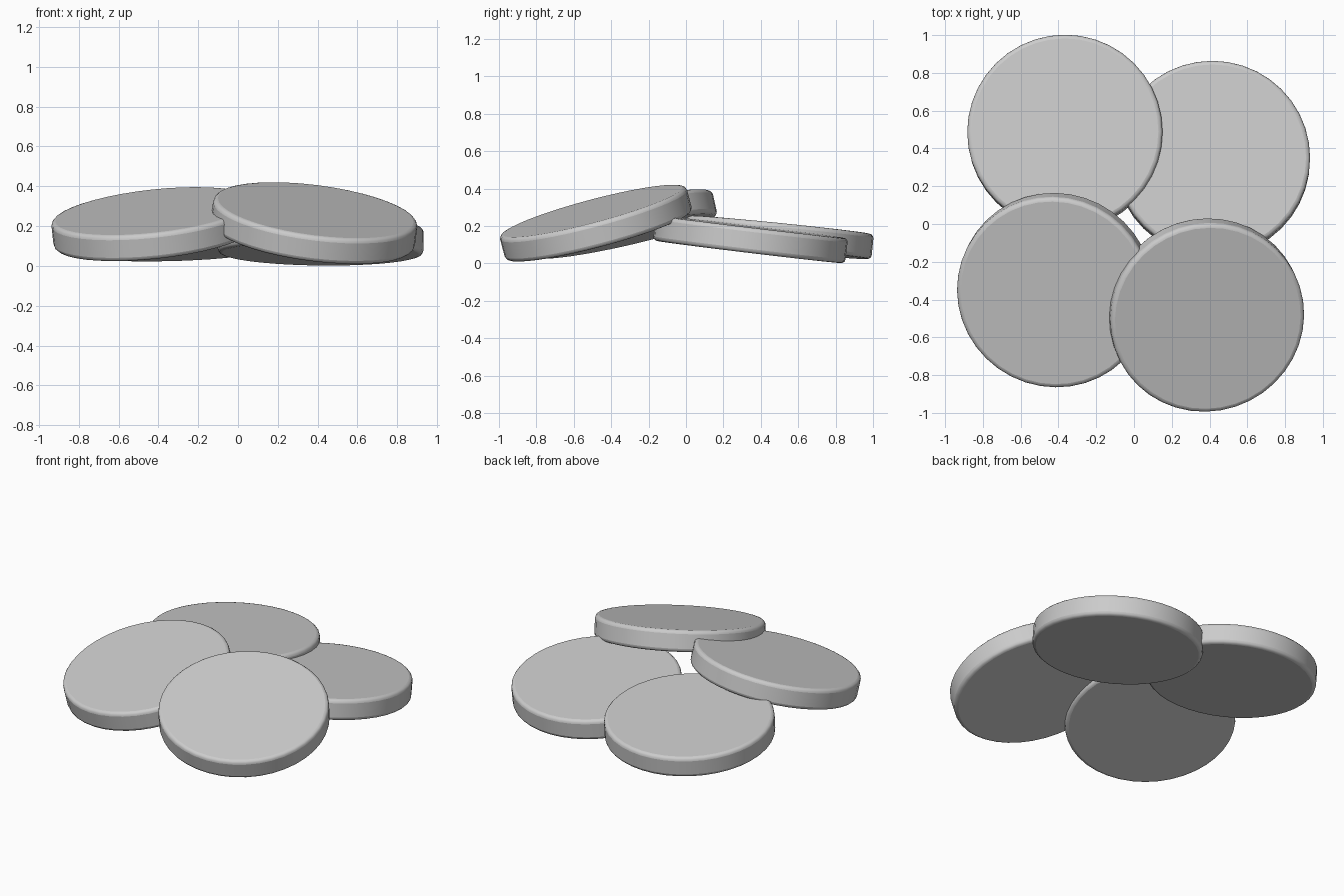
import bpy
from mathutils import Vector

if "Cube" in bpy.data.objects:
    bpy.data.objects.remove(bpy.data.objects["Cube"])

RADIUS, THICK = 0.517, 0.135


def disc(name, centre, slope_x, slope_y):
    """Round-edged disc whose top plane rises by the given slopes."""
    normal = Vector((-slope_x, -slope_y, 1)).normalized()
    turn = Vector((0, 0, 1)).rotation_difference(normal)
    bpy.ops.mesh.primitive_cylinder_add(vertices=40, radius=RADIUS, depth=THICK,
                                        location=centre, rotation=turn.to_euler())
    ob = bpy.context.object
    ob.name = name
    bev = ob.modifiers.new("soft_rim", 'BEVEL')
    bev.width = 0.022
    bev.segments = 3
    bev.limit_method = 'ANGLE'
    bev.angle_limit = 1.0
    bpy.ops.object.shade_smooth_by_angle(angle=0.7)
    return ob


# Four overlapping discs, each leaning on its neighbour
disc("back_right_disc", (0.415, 0.345, 0.128), -0.01, -0.12)
disc("back_left_disc", (-0.365, 0.483, 0.14), 0.02, -0.10)
disc("front_left_disc", (-0.418, -0.35, 0.21), 0.11, 0.225)
disc("front_right_disc", (0.382, -0.482, 0.215), -0.13, 0.265)
